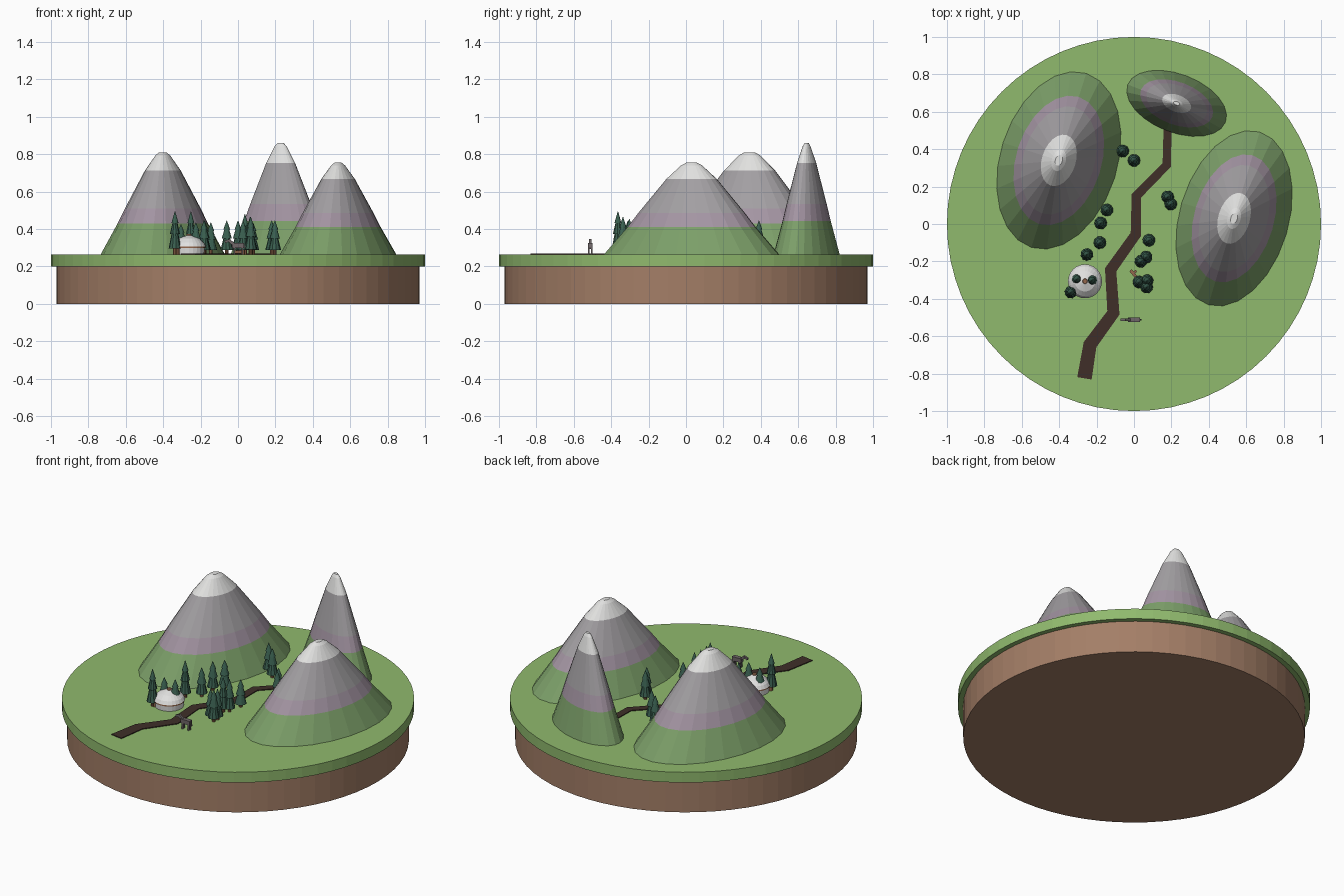
import bpy
import bmesh
import random
from math import sin, cos, pi, radians
from mathutils import Vector, Matrix

cube = bpy.data.objects.get("Cube")
if cube:
    bpy.data.objects.remove(cube, do_unlink=True)
random.seed(4)
GROUND = 0.265


def material(name, *rgb):
    m = bpy.data.materials.new(name)
    m.use_nodes = True
    m.diffuse_color = (*rgb, 1)
    m.node_tree.nodes["Principled BSDF"].inputs["Base Color"].default_value = (*rgb, 1)
    return m


grass = material("grass green", 0.28, 0.49, 0.155)
dirt = material("earth brown", 0.37, 0.21, 0.135)
slope = material("slope green", 0.2, 0.345, 0.14)
rock = material("rock grey", 0.36, 0.345, 0.36)
heather = material("purple grey", 0.37, 0.3, 0.365)
white = material("snow white", 0.75, 0.75, 0.74)
mud = material("path brown", 0.05, 0.028, 0.022)
needles = material("pine green", 0.042, 0.115, 0.08)
wood = material("wood brown", 0.3, 0.14, 0.075)
hide = material("horse grey", 0.16, 0.135, 0.14)


def finish(name, bm, mats, smooth=False):
    bmesh.ops.recalc_face_normals(bm, faces=bm.faces)
    mesh = bpy.data.meshes.new(name)
    bm.to_mesh(mesh)
    bm.free()
    for m in mats:
        mesh.materials.append(m)
    ob = bpy.data.objects.new(name, mesh)
    bpy.context.collection.objects.link(ob)
    if smooth:
        for p in mesh.polygons:
            p.use_smooth = len(p.vertices) == 4
    return ob


def lathe(name, profile, mats, bands=None, sides=24, loc=(0, 0, 0), scale=(1, 1, 1), turn=0):
    """Turn (radius, height) pairs round z; bands gives a material slot per ring."""
    bm = bmesh.new()
    rings = [[bm.verts.new((r * cos(2 * pi * i / sides), r * sin(2 * pi * i / sides), z))
              for i in range(sides)] for r, z in profile]
    for k, (a, b) in enumerate(zip(rings, rings[1:])):
        for i in range(sides):
            j = (i + 1) % sides
            f = bm.faces.new((a[i], a[j], b[j], b[i]))
            f.material_index = bands[k] if bands else 0
    bm.faces.new(rings[0][::-1])
    bm.faces.new(rings[-1]).material_index = bands[-1] if bands else 0
    ob = finish(name, bm, mats)
    ob.location, ob.scale = loc, scale
    ob.rotation_euler.z = radians(turn)
    return ob


def boxes(name, parts, mat, loc, turn=0):
    """Join boxes given as (centre, size, tilt about y)."""
    bm = bmesh.new()
    for centre, size, tilt in parts:
        m = Matrix.Translation(centre) @ Matrix.Rotation(radians(tilt), 4, 'Y')
        bmesh.ops.create_cube(bm, size=1, matrix=m @ Matrix.Diagonal((*size, 1)))
    ob = finish(name, bm, [mat])
    ob.location = loc
    ob.rotation_euler.z = radians(turn)
    return ob


# Round island base
lathe("earth_base", [(0.97, 0), (0.97, 0.2)], [dirt], sides=64)
lathe("grass_disc", [(1, 0.2), (1, GROUND)], [grass], sides=64)

# Mountains: banded elliptical cones with small flat tips
ridge = [(1, 0), (0.73, 0.3), (0.61, 0.45), (0.29, 0.82), (0.12, 0.97), (0.06, 1)]
for name, x, y, a, b, h, turn in [
        ("left_mountain", -0.402, 0.34, 0.488, 0.313, 0.545, 72.5),
        ("right_mountain", 0.535, 0.03, 0.482, 0.292, 0.49, 73.5),
        ("back_mountain", 0.228, 0.645, 0.28, 0.156, 0.595, -21)]:
    lathe(name, ridge, [slope, heather, rock, white], [0, 1, 2, 3, 3],
          loc=(x, y, GROUND), scale=(a, b, h), turn=turn)

# Winding path, a thin strip that narrows away from the front
track = [Vector(p) for p in [(-0.265, -0.825), (-0.235, -0.645), (-0.11, -0.475), (-0.125, -0.245),
                             (0.01, -0.055), (0.012, 0.15), (0.175, 0.315), (0.18, 0.53)]]
bm = bmesh.new()
last = None
for i, p in enumerate(track):
    before = (p - track[max(i - 1, 0)]).normalized()
    after = (track[min(i + 1, len(track) - 1)] - p).normalized()
    d = (before + after).normalized()
    half = 0.039 - 0.0025 * i
    side = Vector((-d.y, d.x)) * half
    pair = [bm.verts.new((*(p + s * side), GROUND)) for s in (1, -1)]
    if last:
        bm.faces.new((last[0], last[1], pair[1], pair[0]))
    last = pair
top = bmesh.ops.extrude_face_region(bm, geom=bm.faces[:])["geom"]
bmesh.ops.translate(bm, verts=[v for v in top if isinstance(v, bmesh.types.BMVert)], vec=(0, 0, 0.005))
finish("path", bm, [mud])

# Pine trees: trunk and three stacked skirts
pine = [(0.3, 0), (0.3, 0.15), (1, 0.13), (0.5, 0.5), (0.8, 0.47), (0.35, 0.76), (0.55, 0.73), (0.03, 1)]
trees = [(-0.06, 0.39, 0.18), (0, 0.34, 0.18), (-0.145, 0.075, 0.17), (-0.178, 0.005, 0.18),
         (-0.182, -0.1, 0.18), (-0.252, -0.163, 0.23), (0.18, 0.145, 0.18), (0.197, 0.107, 0.18),
         (0.08, -0.087, 0.17), (0.037, -0.2, 0.215), (0.065, -0.177, 0.2), (0.027, -0.31, 0.18),
         (0.07, -0.303, 0.19), (0.068, -0.337, 0.2), (-0.305, -0.294, 0.16), (-0.225, -0.3, 0.17),
         (-0.337, -0.364, 0.23)]
for i, (x, y, h) in enumerate(trees):
    lathe(f"pine_tree_{i + 1}", pine, [wood, needles], [0] + [1] * 6, sides=10,
          loc=(x, y, GROUND), scale=(0.034, 0.034, h), turn=random.uniform(0, 36))

# Round tent: wall, belt, domed roof, crown and door
TENT = Vector((-0.262, -0.306, GROUND))
lathe("tent_wall", [(0.082, 0), (0.085, 0.045)], [white], loc=TENT)
lathe("tent_belt", [(0.088, 0.033), (0.088, 0.042)], [wood], loc=TENT)
lathe("tent_roof", [(0.091, 0.042), (0.08, 0.062), (0.055, 0.085), (0.015, 0.1)], [white], loc=TENT)
lathe("tent_crown", [(0.015, 0.098), (0.012, 0.108)], [wood], sides=12, loc=TENT)
boxes("tent_door", [((0.084, 0, 0.021), (0.014, 0.036, 0.042), 0)], wood, TENT, turn=220)

# Horse standing beside the path, head towards the right
legs = [((x, y, 0.019), (0.008, 0.008, 0.038), 0) for x in (-0.02, 0.022) for y in (-0.008, 0.008)]
boxes("horse", legs + [((0, 0, 0.048), (0.062, 0.026, 0.026), 0),
                       ((-0.036, 0, 0.064), (0.034, 0.013, 0.016), 40),
                       ((-0.056, 0, 0.071), (0.03, 0.012, 0.013), -20),
                       ((0.034, 0, 0.043), (0.006, 0.007, 0.03), -15)], hide, (0, -0.512, GROUND))

# Fallen log by the pines
boxes("fallen_log", [((0, 0, 0.012), (0.065, 0.016, 0.016), 0),
                     ((-0.01, 0.01, 0.018), (0.012, 0.024, 0.008), 0)], wood, (0.002, -0.272, GROUND), turn=-50)
